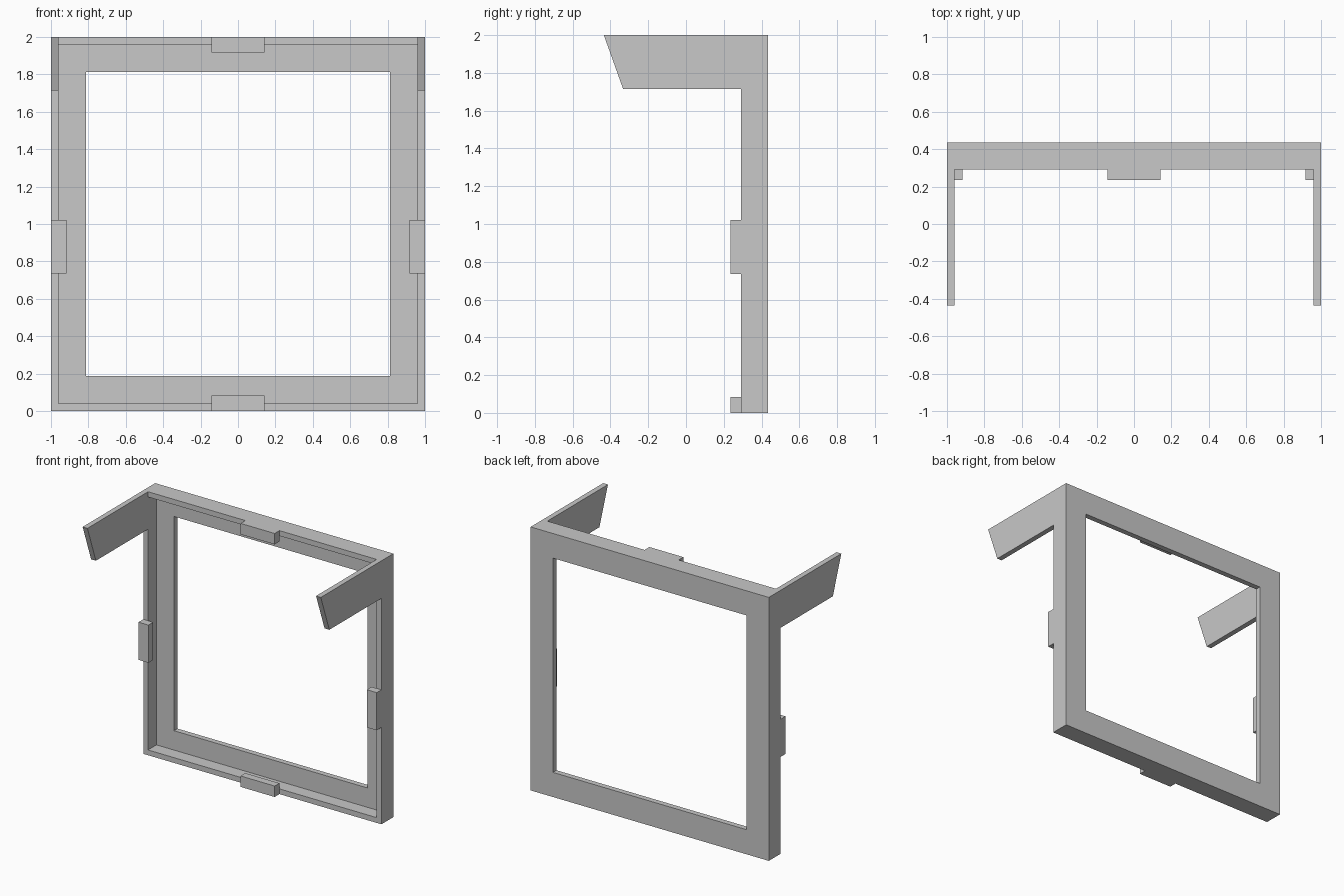
import bpy
import bmesh

if "Cube" in bpy.data.objects:
    bpy.data.objects.remove(bpy.data.objects["Cube"], do_unlink=True)

GREY = (0.58, 0.58, 0.58, 1.0)
grey = bpy.data.materials.new("light grey plastic")
grey.use_nodes = True
grey.diffuse_color = GREY
grey.node_tree.nodes["Principled BSDF"].inputs["Base Color"].default_value = GREY

BACK, FRONT = 0.435, 0.292      # depth of the frame
FLOOR = 0.393                   # bottom of the recess
WALL = 0.04                     # rim and arm thickness
BORDER = 0.187                  # outer edge to opening
TAB_FRONT, TAB_DROP, TAB_HALF = 0.235, 0.083, 0.143
TAB_Z = 0.878                   # middle of the side tabs
ARM_BOTTOM = 1.715


def finish(name, bm):
    bmesh.ops.recalc_face_normals(bm, faces=bm.faces)
    mesh = bpy.data.meshes.new(name)
    bm.to_mesh(mesh)
    bm.free()
    mesh.materials.append(grey)
    obj = bpy.data.objects.new(name, mesh)
    bpy.context.collection.objects.link(obj)
    return obj


def square_sweep(name, profile):
    """Carry a closed (inset, y) profile round the square outline."""
    bm = bmesh.new()
    rings = []
    for sx, sz in ((-1, -1), (1, -1), (1, 1), (-1, 1)):
        rings.append([bm.verts.new((sx * (1 - i), y, 1 + sz * (1 - i)))
                      for i, y in profile])
    n = len(profile)
    for k in range(4):
        a, b = rings[k], rings[(k + 1) % 4]
        for j in range(n):
            m = (j + 1) % n
            bm.faces.new((a[j], a[m], b[m], b[j]))
    return finish(name, bm)


def side_prism(name, outline, x0, x1):
    """Extrude a (y, z) outline from x0 to x1."""
    bm = bmesh.new()
    face = bm.faces.new([bm.verts.new((x0, y, z)) for y, z in outline])
    out = bmesh.ops.extrude_face_region(bm, geom=[face])
    moved = [v for v in out["geom"] if isinstance(v, bmesh.types.BMVert)]
    bmesh.ops.translate(bm, verts=moved, vec=(x1 - x0, 0, 0))
    return finish(name, bm)


def tab(name, x0, x1, z0, z1):
    outline = [(TAB_FRONT, z0), (FRONT, z0), (FRONT, z1), (TAB_FRONT, z1)]
    return side_prism(name, outline, x0, x1)


# Frame with a raised rim around a thin bordered panel
square_sweep("frame", [(0, FRONT), (WALL, FRONT), (WALL, FLOOR),
                       (BORDER, FLOOR), (BORDER, BACK), (0, BACK)])

# Retaining tabs at the middle of the top and bottom edges
tab("bottom_tab", -TAB_HALF, TAB_HALF, 0, TAB_DROP)
tab("top_tab", -TAB_HALF, TAB_HALF, 2 - TAB_DROP, 2)

# Side tabs and slant-ended arms, one of each per side
arm_outline = [(FRONT, ARM_BOTTOM), (FRONT, 2), (-BACK, 2), (-0.333, ARM_BOTTOM)]
for side, s in (("left", 1), ("right", -1)):
    tab(side + "_tab", s * (1 - TAB_DROP), s, TAB_Z - TAB_HALF, TAB_Z + TAB_HALF)
    side_prism(side + "_arm", arm_outline, s * (1 - WALL), s)
